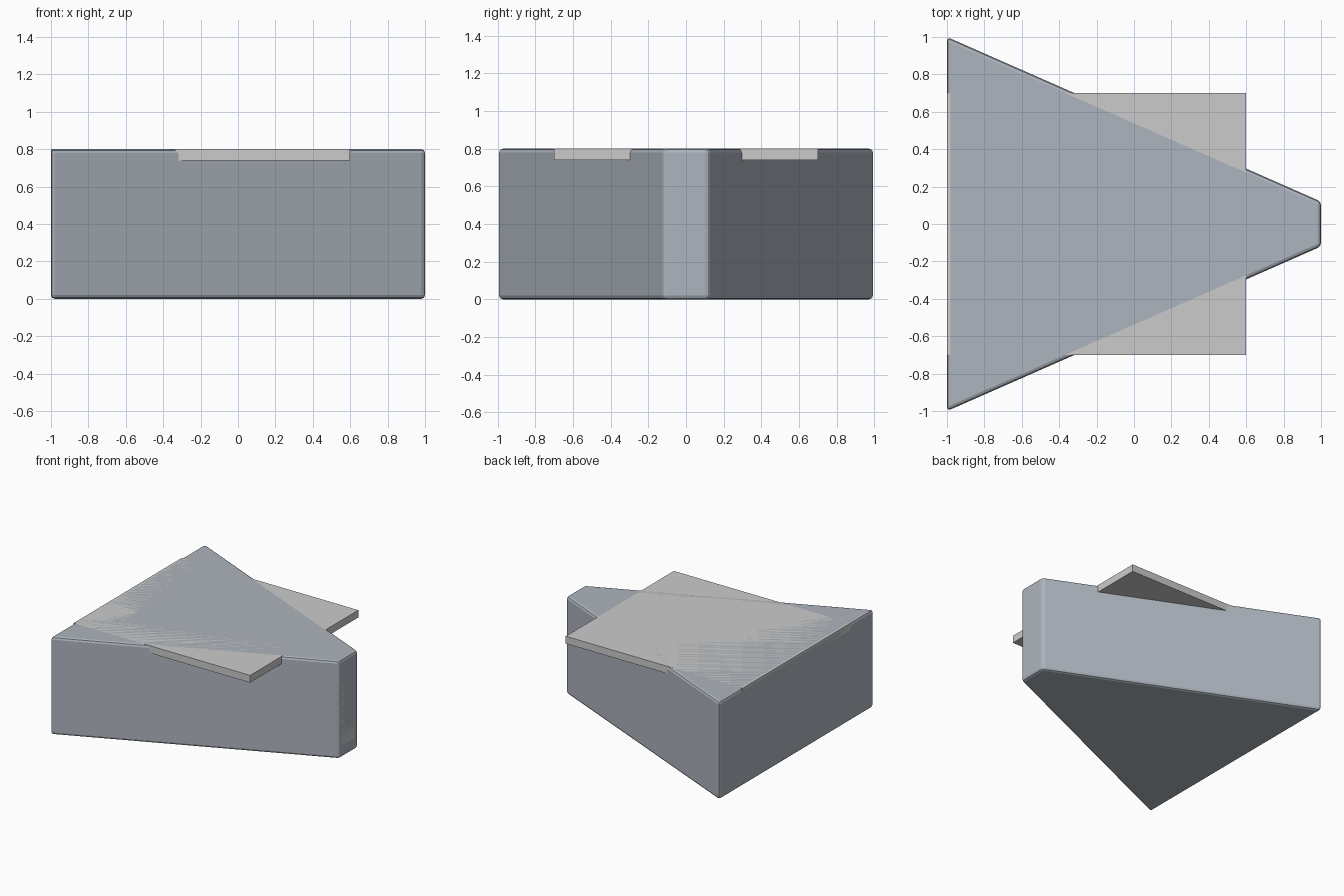
import bpy, bmesh

if "Cube" in bpy.data.objects:
    bpy.data.objects.remove(bpy.data.objects["Cube"])


def prism(name, outline, z0, z1, colour):
    """Extrude a plan outline between two heights."""
    bm = bmesh.new()
    face = bm.faces.new([bm.verts.new((x, y, z0)) for x, y in outline])
    ext = bmesh.ops.extrude_face_region(bm, geom=[face])
    for v in ext["geom"]:
        if isinstance(v, bmesh.types.BMVert):
            v.co.z = z1
    bmesh.ops.recalc_face_normals(bm, faces=bm.faces)
    mesh = bpy.data.meshes.new(name)
    bm.to_mesh(mesh)
    bm.free()
    mat = bpy.data.materials.new(name + "_paint")
    mat.diffuse_color = (*colour, 1)
    mat.use_nodes = True
    mat.node_tree.nodes["Principled BSDF"].inputs["Base Color"].default_value = mat.diffuse_color
    mesh.materials.append(mat)
    obj = bpy.data.objects.new(name, mesh)
    bpy.context.collection.objects.link(obj)
    return obj


def rect(x0, x1, half_y):
    return [(x0, -half_y), (x1, -half_y), (x1, half_y), (x0, half_y)]


# Tapered wedge body with small flat-shaded bevelled edges
body = prism("wedge_body", [(-1, -1), (1, -0.12), (1, 0.12), (-1, 1)], 0, 0.8,
             (0.42, 0.46, 0.51))
bevel = body.modifiers.new("edge_bevel", "BEVEL")
bevel.width = 0.02
bevel.segments = 2
bevel.limit_method = "NONE"

# Flat plate set flush into the top (a hair lower), overhanging both tapered sides
prism("top_plate", rect(-1, 0.6, 0.7), 0.74, 0.8, (0.55, 0.55, 0.55))

# Small panel flush with the narrow end
prism("nose_panel", rect(0.97, 1, 0.08), 0.1, 0.6, (0.8, 0.8, 0.8))
